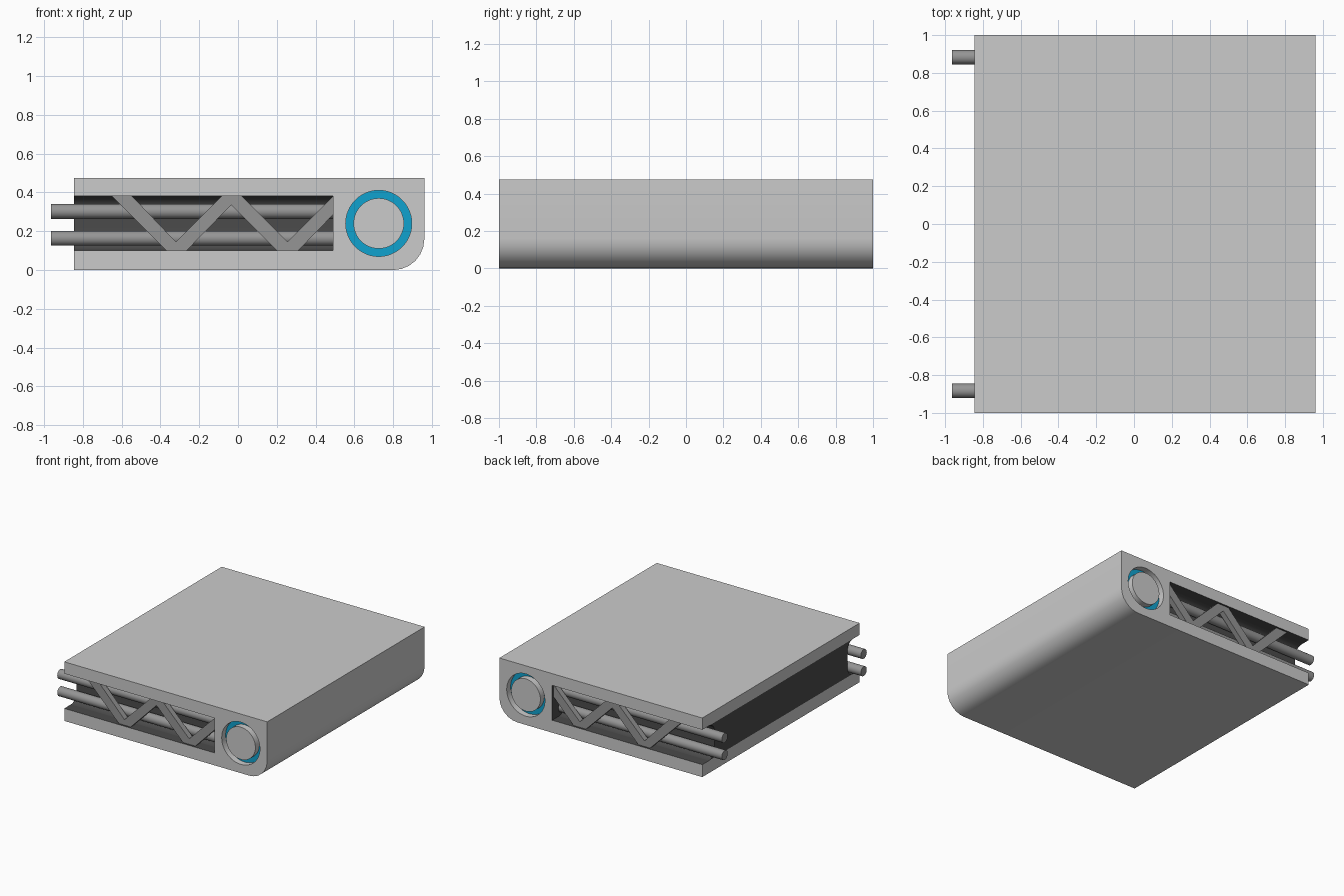
import bpy, bmesh, math
from mathutils import Vector

if "Cube" in bpy.data.objects:
    bpy.data.objects.remove(bpy.data.objects["Cube"])


def material(name, rgb):
    m = bpy.data.materials.new(name)
    m.diffuse_color = (*rgb, 1)
    m.use_nodes = True
    m.node_tree.nodes["Principled BSDF"].inputs["Base Color"].default_value = m.diffuse_color
    return m


LIGHT = material("light_grey", (0.60, 0.60, 0.60))
DARK = material("dark_grey", (0.07, 0.07, 0.07))
MID = material("mid_grey", (0.30, 0.30, 0.30))
BLUE = material("bright_blue", (0.005, 0.36, 0.62))


def prism(name, loops, to3d, depth, mats, rule=None):
    """Extrude a 2D outline (further loops are holes) along vector depth."""
    bm = bmesh.new()
    edges = []
    for loop in loops:
        vs = [bm.verts.new(to3d(*p)) for p in loop]
        edges += [bm.edges.new((vs[i], vs[(i + 1) % len(vs)])) for i in range(len(vs))]
    bmesh.ops.triangle_fill(bm, edges=edges, use_beauty=True)
    ext = bmesh.ops.extrude_face_region(bm, geom=bm.faces[:], use_keep_orig=True)
    moved = [g for g in ext["geom"] if isinstance(g, bmesh.types.BMVert)]
    bmesh.ops.translate(bm, vec=Vector(depth), verts=moved)
    bmesh.ops.recalc_face_normals(bm, faces=bm.faces[:])
    if rule:
        for f in bm.faces:
            f.material_index = rule(f.calc_center_median(), f.normal)
    me = bpy.data.meshes.new(name)
    bm.to_mesh(me)
    bm.free()
    for m in mats:
        me.materials.append(m)
    ob = bpy.data.objects.new(name, me)
    bpy.context.collection.objects.link(ob)
    return ob


def circle(cx, cz, r, n):
    return [(cx + r * math.cos(2 * math.pi * i / n), cz + r * math.sin(2 * math.pi * i / n))
            for i in range(n)]


def on_front(y):
    return lambda a, b: (a, y, b)


def on_side(x, y0=0):
    return lambda a, b: (x, a + y0, b)


L, R, TOP = -0.845, 0.96, 0.475      # body ends and height
RX, Z0, Z1 = 0.49, 0.10, 0.38        # recess end, floor and ceiling
HX, HZ = 0.725, 0.24                 # round cap centre

# body: C-shaped profile with rounded lower edge and a round hole
corner = [(R - 0.16 + 0.16 * math.sin(a), 0.16 - 0.16 * math.cos(a))
          for a in [math.radians(15 * i) for i in range(7)]]
outline = [(L, 0)] + corner + [(R, TOP), (L, TOP), (L, Z1), (RX, Z1), (RX, Z0), (L, Z0)]


def recess_dark(c, n):
    inside = L + 0.01 < c.x < RX + 0.01 and Z0 - 0.01 < c.z < Z1 + 0.01
    return 1 if inside and abs(n.y) < 0.5 else 0


prism("body", [outline, circle(HX, HZ, 0.17, 48)], on_front(-1), (0, 2, 0),
      [LIGHT, DARK], recess_dark)

# blue ring at the groove floor, and flush round cap
prism("groove_ring", [circle(HX, HZ, 0.17, 48), circle(HX, HZ, 0.129, 48)],
      on_front(-0.95), (0, 1.9, 0), [BLUE])
prism("round_cap", [circle(HX, HZ, 0.13, 48)], on_front(-1), (0, 2, 0), [LIGHT])

# dark core with coved sides, forming the back of both side channels
W, C = 0.845, 0.07
cove = []
for i in range(7):
    a = math.radians(15 * i)
    cove.append((W + C - C * math.sin(a), Z0 + C - C * math.cos(a)))
half = cove + [(y, Z0 + Z1 - z) for y, z in reversed(cove)]
prism("core", [half + [(-y, z) for y, z in reversed(half)]], on_side(L), (RX - L, 0, 0), [DARK])

# zigzag brace and two rods on each side
zigzag = [(-0.65, Z1), (-0.37, Z0), (-0.265, Z0), (-0.035, 0.335), (0.2, Z0), (0.31, Z0),
          (RX, 0.285), (RX, Z1), (0.255, 0.145), (0.02, Z1), (-0.085, Z1), (-0.32, 0.145),
          (-0.545, Z1)]
for side, s in (("front", -1), ("back", 1)):
    prism(side + "_brace", [zigzag], on_front(s * 0.985), (0, -s * 0.045, 0), [MID])
    for level, z in (("lower", 0.163), ("upper", 0.302)):
        prism(f"{side}_{level}_rod", [circle(0, z, 0.038, 24)], on_side(-0.963, s * 0.883),
              (RX + 0.963, 0, 0), [MID])

# smooth curved surfaces, keep edges sharp
bpy.ops.object.select_all(action='DESELECT')
for ob in bpy.context.collection.objects:
    ob.select_set(True)
    bpy.context.view_layer.objects.active = ob
bpy.ops.object.shade_smooth_by_angle(angle=math.radians(30))
